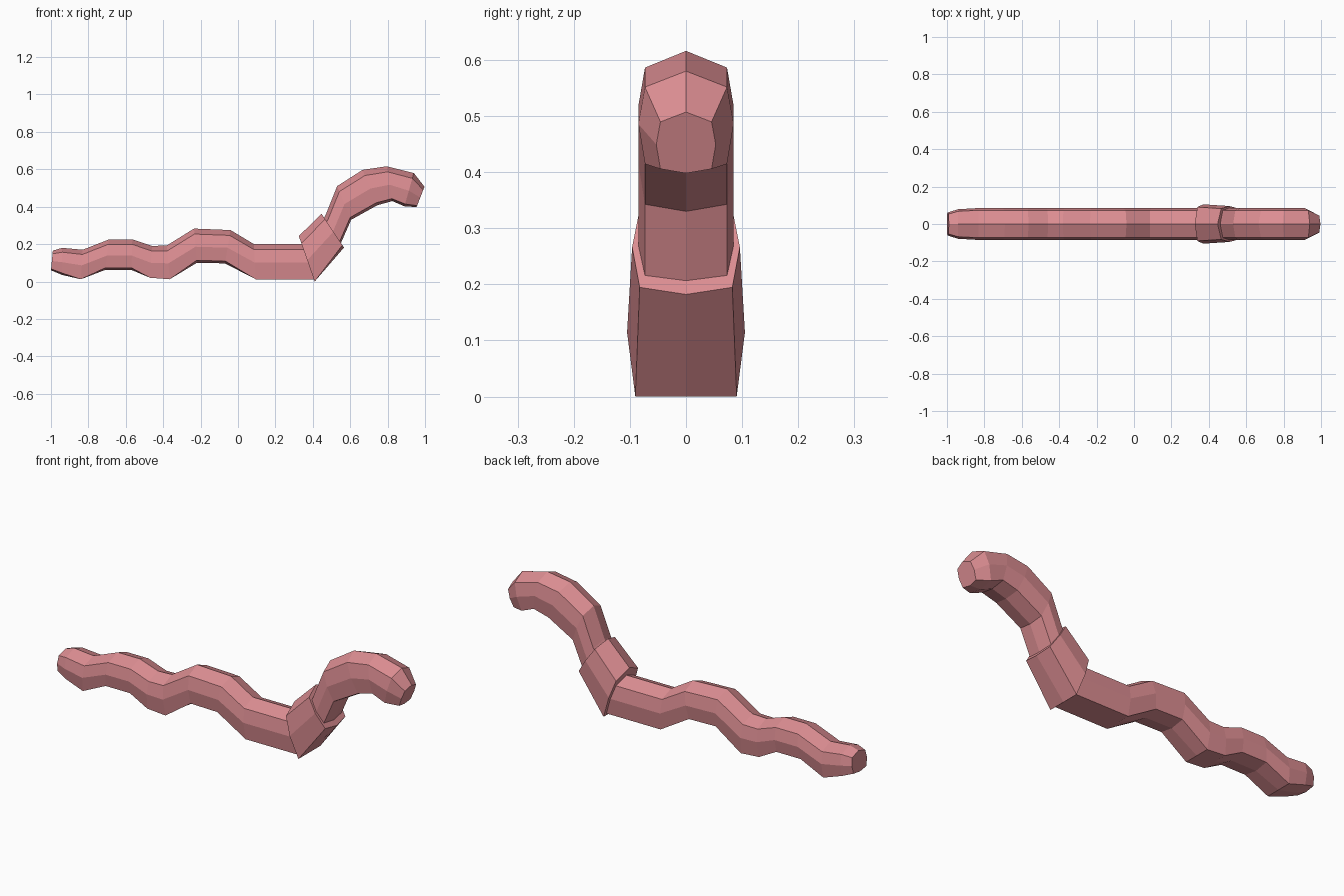
import bpy, bmesh

pink = bpy.data.materials.new("worm pink")
pink.diffuse_color = (0.72, 0.27, 0.29, 1)


def tube(name, rings):
    """Eight-sided tube; ring = top x, top z, bottom x, bottom z, half width."""
    bm = bmesh.new()
    loops = []
    for tx, tz, bx, bz, w in rings:
        low = 1.0 if bz < 0.03 else 0.93   # flat belly where it rests on the floor
        section = [(0, 0), (0.86, 0.16), (1, 0.53), (0.86, low),
                   (0, 1), (-0.86, low), (-1, 0.53), (-0.86, 0.16)]
        loops.append([bm.verts.new((tx + (bx - tx) * t, w * s, tz + (bz - tz) * t))
                      for s, t in section])
    for a, b in zip(loops, loops[1:]):
        for i in range(8):
            j = (i + 1) % 8
            bm.faces.new((a[i], a[j], b[j], b[i]))
    bm.faces.new(loops[0])
    bm.faces.new(loops[-1])
    bmesh.ops.recalc_face_normals(bm, faces=bm.faces)
    mesh = bpy.data.meshes.new(name)
    bm.to_mesh(mesh)
    bm.free()
    mesh.materials.append(pink)
    obj = bpy.data.objects.new(name, mesh)
    bpy.context.collection.objects.link(obj)
    return obj


W = 0.085
# Wavy rear body, tail tip to collar
tube("rear_body", [
    (-0.99, 0.165, -1.00, 0.06, 0.062),
    (-0.94, 0.18, -0.94, 0.035, 0.079),
    (-0.83, 0.17, -0.84, 0.012, W),
    (-0.69, 0.225, -0.71, 0.062, W),
    (-0.565, 0.225, -0.57, 0.062, W),
    (-0.46, 0.19, -0.47, 0.02, W),
    (-0.38, 0.193, -0.365, 0.012, W),
    (-0.235, 0.283, -0.22, 0.10, W),
    (-0.04, 0.275, -0.07, 0.097, W),
    (0.085, 0.20, 0.095, 0.012, W),
    (0.36, 0.20, 0.41, 0.012, W),
])
# Thicker collar band
tube("collar", [
    (0.325, 0.243, 0.41, 0.0, 0.105),
    (0.447, 0.362, 0.567, 0.182, 0.096),
])
# Raised front body and head
tube("front_body", [
    (0.42, 0.26, 0.51, 0.14, W),
    (0.468, 0.355, 0.55, 0.205, W),
    (0.53, 0.51, 0.605, 0.33, W),
    (0.666, 0.597, 0.745, 0.408, W),
    (0.795, 0.616, 0.825, 0.43, W),
    (0.94, 0.58, 0.89, 0.402, W),
    (0.997, 0.507, 0.955, 0.398, 0.053),
])
